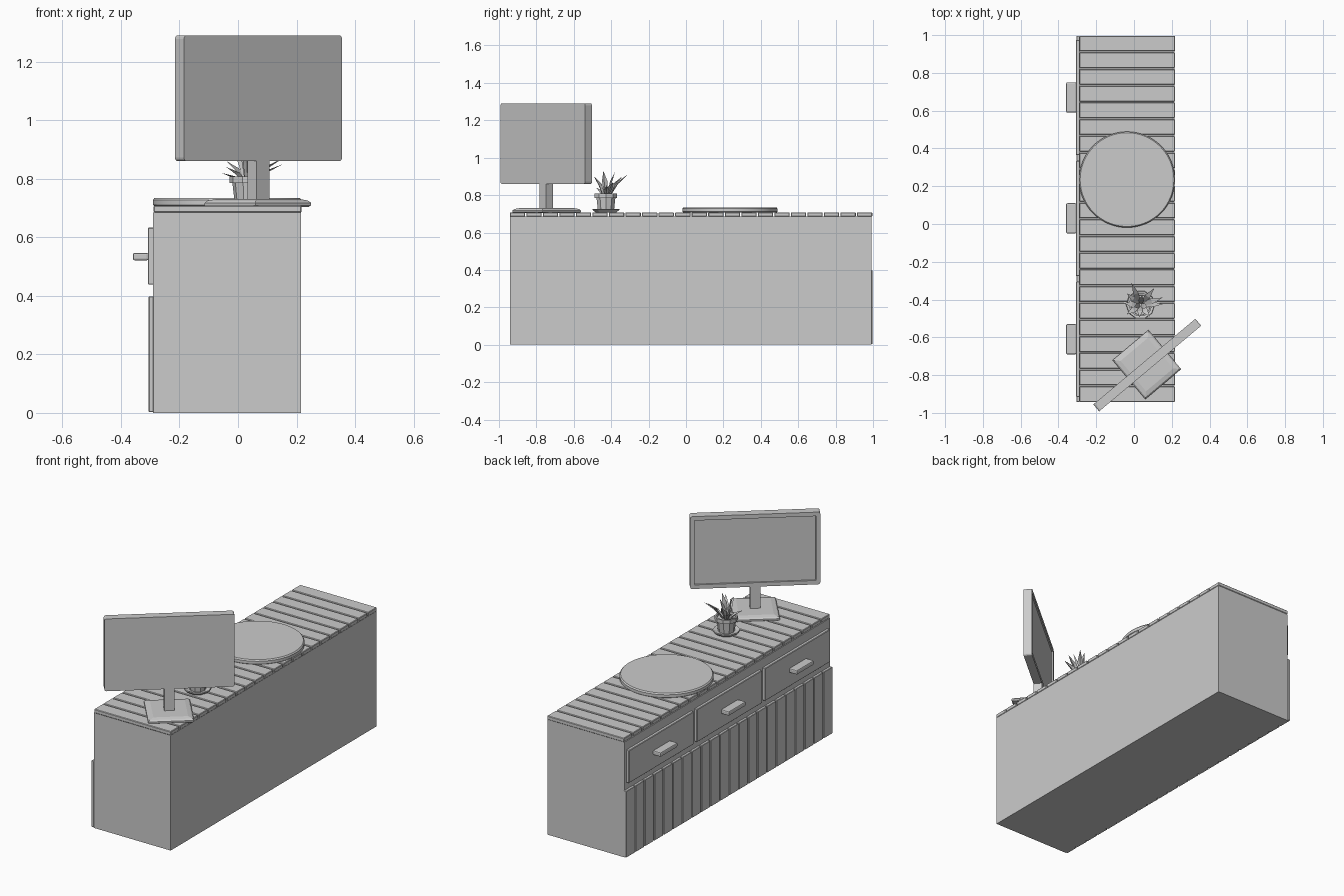
import bpy, bmesh, math
from mathutils import Vector, Matrix

if "Cube" in bpy.data.objects:
    bpy.data.objects.remove(bpy.data.objects["Cube"])


def finish(name, bm, bevel=0.0, segments=2, smooth=False):
    bmesh.ops.recalc_face_normals(bm, faces=bm.faces)
    mesh = bpy.data.meshes.new(name)
    bm.to_mesh(mesh)
    bm.free()
    ob = bpy.data.objects.new(name, mesh)
    bpy.context.collection.objects.link(ob)
    if bevel:
        mod = ob.modifiers.new("soft_edges", "BEVEL")
        mod.width, mod.segments = bevel, segments
    if smooth:
        bpy.ops.object.select_all(action="DESELECT")
        ob.select_set(True)
        bpy.context.view_layer.objects.active = ob
        bpy.ops.object.shade_smooth_by_angle(angle=math.radians(35))
    return ob


def box(name, lo, hi, bevel=0.0, segments=2):
    lo, hi = Vector(lo), Vector(hi)
    bm = bmesh.new()
    m = Matrix.Translation((lo + hi) / 2) @ Matrix.Diagonal((*(hi - lo), 1))
    bmesh.ops.create_cube(bm, size=1, matrix=m)
    return finish(name, bm, bevel, segments)


def lathe(name, profile, sides, centre, smooth=False):
    bm = bmesh.new()
    rings = [[bm.verts.new((centre[0] + r * math.cos(2 * math.pi * i / sides),
                            centre[1] + r * math.sin(2 * math.pi * i / sides), z))
              for i in range(sides)] for r, z in profile]
    for a, b in zip(rings, rings[1:]):
        for i in range(sides):
            j = (i + 1) % sides
            bm.faces.new((a[i], a[j], b[j], b[i]))
    bm.faces.new(rings[0])
    bm.faces.new(rings[-1])
    return finish(name, bm, smooth=smooth)


# Cabinet body
box("cabinet_body", (-0.29, -0.94, 0), (0.215, 0.993, 0.685))

# Top planks and lower front battens share one spacing
COUNT, START, PITCH = 22, -0.945, 1.945 / 22
for i in range(COUNT):
    y0 = START + i * PITCH + 0.003
    y1 = y0 + PITCH - 0.007
    box(f"top_plank_{i + 1}", (-0.288, y0, 0.685), (0.217, y1, 0.708), 0.003, 1)
    box(f"front_batten_{i + 1}", (-0.305, y0, 0.003), (-0.288, y1, 0.398), 0.002, 1)

# Drawer fronts with handles
for i, y in enumerate((-0.61, 0.03, 0.67)):
    box(f"drawer_front_{i + 1}", (-0.308, y - 0.305, 0.438), (-0.288, y + 0.305, 0.633), 0.003, 1)
    box(f"drawer_handle_{i + 1}", (-0.359, y - 0.08, 0.521), (-0.306, y + 0.08, 0.547), 0.006)

# Round tray
lathe("round_tray", [(0.248, 0.706), (0.254, 0.711), (0.254, 0.728), (0.248, 0.735)],
      64, (-0.037, 0.235), smooth=True)

# Monitor, built around its own axis then turned: local +y is the screen side
place = Matrix.Translation((0.07, -0.747, 0)) @ Matrix.Rotation(math.radians(40), 4, "Z")

bm = bmesh.new()
bmesh.ops.create_cube(bm, size=1, matrix=Matrix.Translation((0, 0, 1.075)) @
                      Matrix.Diagonal((0.705, 0.048, 0.43, 1)))
edges = [e for e in bm.edges if abs(e.verts[0].co.y - e.verts[1].co.y) > 0.01]
bmesh.ops.bevel(bm, geom=edges, offset=0.012, segments=3, profile=0.5, affect="EDGES")
bm.normal_update()
face = max(bm.faces, key=lambda f: f.normal.y)
bmesh.ops.inset_region(bm, faces=[face], thickness=0.024)
bmesh.ops.inset_region(bm, faces=[face], thickness=0.003, depth=-0.008)
finish("monitor_screen", bm).matrix_world = place

box("monitor_neck", (-0.028, -0.024, 0.715), (0.028, 0.024, 0.88)).matrix_world = place

# Monitor base: a slab whose upper edge tapers inward
bm = bmesh.new()
layers = []
for inset, z in ((0.006, 0.704), (0, 0.709), (0, 0.718), (0.008, 0.726), (0.03, 0.731)):
    w, d = 0.124 - inset, 0.135 - inset
    layers.append([bm.verts.new((x * w, y * d + 0.003, z))
                   for x, y in ((-1, -1), (1, -1), (1, 1), (-1, 1))])
for a, b in zip(layers, layers[1:]):
    for i in range(4):
        bm.faces.new((a[i], a[(i + 1) % 4], b[(i + 1) % 4], b[i]))
bm.faces.new(layers[0])
bm.faces.new(layers[-1])
finish("monitor_base", bm).matrix_world = place

# Plant pot on a saucer
POT = (0.034, -0.428)
lathe("pot_saucer", [(0.058, 0.707), (0.076, 0.722), (0.074, 0.727), (0.05, 0.72)], 10, POT)
lathe("plant_pot", [(0.045, 0.715), (0.053, 0.785), (0.063, 0.785), (0.063, 0.808),
                    (0.054, 0.808), (0.053, 0.795)], 10, POT)

# Spiky leaves: angle in degrees, reach, tip height
leaves = ((112, 0.125, 0.91), (50, 0.115, 0.90), (18, 0.125, 0.87), (2, 0.12, 0.85),
          (-52, 0.08, 0.90), (-145, 0.09, 0.84), (175, 0.09, 0.82), (140, 0.095, 0.86),
          (80, 0.05, 0.925), (-95, 0.065, 0.90), (-20, 0.04, 0.93), (200, 0.035, 0.925))
bm = bmesh.new()
for deg, reach, tip in leaves:
    a = math.radians(deg)
    out = Vector((math.cos(a), math.sin(a), 0))
    side = Vector((-out.y, out.x, 0))
    root = Vector((*POT, 0))
    rows = []
    for t, width, rise in ((0.1, 0.008, 0), (0.5, 0.015, 0.62)):
        c = root + out * reach * t + Vector((0, 0, 0.79 + (tip - 0.79) * rise))
        keel = c + out * 0.007 - Vector((0, 0, 0.005))
        rows.append([bm.verts.new(p) for p in (c - side * width, keel, c + side * width, c)])
    end = bm.verts.new(root + out * reach + Vector((0, 0, tip)))
    for i in range(4):
        j = (i + 1) % 4
        bm.faces.new((rows[0][i], rows[0][j], rows[1][j], rows[1][i]))
        bm.faces.new((rows[1][i], rows[1][j], end))
    bm.faces.new(rows[0])
finish("plant_leaves", bm)
